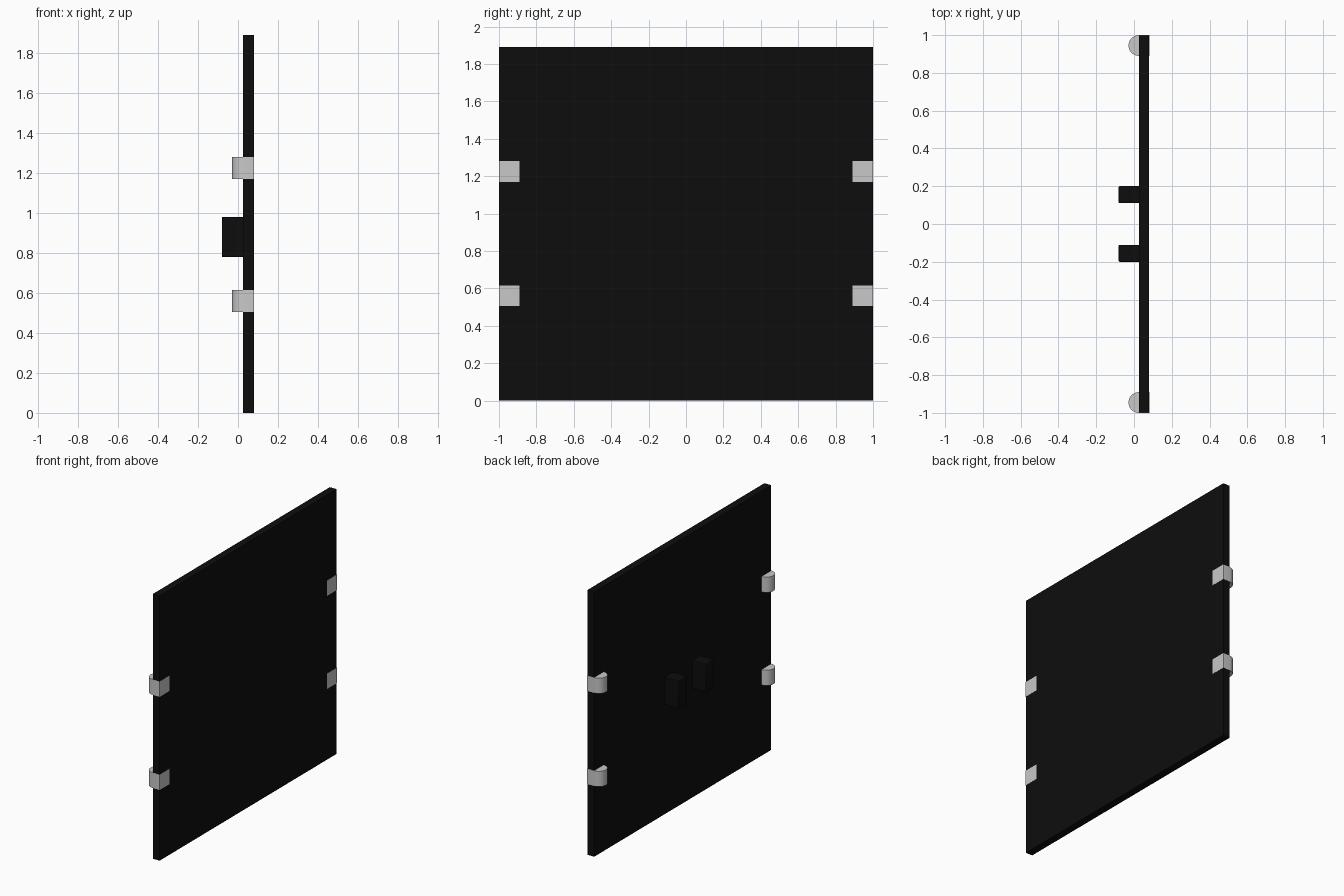
import bpy, bmesh, math

cube = bpy.data.objects.get("Cube")
if cube:
    bpy.data.objects.remove(cube, do_unlink=True)


def material(name, value):
    mat = bpy.data.materials.new(name)
    mat.use_nodes = True
    colour = (value, value, value, 1)
    mat.diffuse_color = colour
    mat.node_tree.nodes["Principled BSDF"].inputs["Base Color"].default_value = colour
    return mat


black = material("black", 0.004)
silver = material("light grey metal", 0.58)


def prism(name, outline, z0, z1, mat):
    """Extrude an outline in x and y from z0 up to z1."""
    bm = bmesh.new()
    base = bm.faces.new([bm.verts.new((x, y, z0)) for x, y in outline])
    top = bmesh.ops.extrude_face_region(bm, geom=[base])["geom"]
    verts = [v for v in top if isinstance(v, bmesh.types.BMVert)]
    bmesh.ops.translate(bm, verts=verts, vec=(0, 0, z1 - z0))
    bmesh.ops.recalc_face_normals(bm, faces=bm.faces)
    mesh = bpy.data.meshes.new(name)
    bm.to_mesh(mesh)
    bm.free()
    mesh.materials.append(mat)
    obj = bpy.data.objects.new(name, mesh)
    bpy.context.collection.objects.link(obj)
    bpy.ops.object.select_all(action="DESELECT")
    obj.select_set(True)
    bpy.context.view_layer.objects.active = obj
    bpy.ops.object.shade_smooth_by_angle(angle=math.radians(30))
    return obj


def rectangle(x0, x1, y0, y1):
    return [(x0, y0), (x1, y0), (x1, y1), (x0, y1)]


BACK, FACE, EDGE = 0.026, 0.081, 1.0
R = 0.055

# Door panel, a hair inside the hinge faces
prism("door_panel", rectangle(BACK, FACE - 0.001, -EDGE + 0.001, EDGE - 0.001),
      0, 1.89, black)

for side, label in ((-1, "front"), (1, "rear")):
    # Hinges: square leaf around the panel edge, rounded barrel behind it
    centre = side * (EDGE - R)
    barrel = [(BACK - R * math.sin(math.pi * i / 16),
               centre + R * math.cos(math.pi * i / 16)) for i in range(17)]
    outline = barrel + [(FACE, centre - R), (FACE, centre + R)]
    for z, level in ((0.56, "lower"), (1.225, "upper")):
        prism(f"{label}_{level}_hinge", outline, z - R, z + R, silver)

    # Pull handles near the middle
    y = side * 0.155
    handle = prism(f"{label}_handle", rectangle(-0.081, BACK + 0.005, y - 0.045, y + 0.045),
                   0.78, 0.98, black)
    bevel = handle.modifiers.new("soft_edges", "BEVEL")
    bevel.width = 0.004
    bevel.segments = 2
